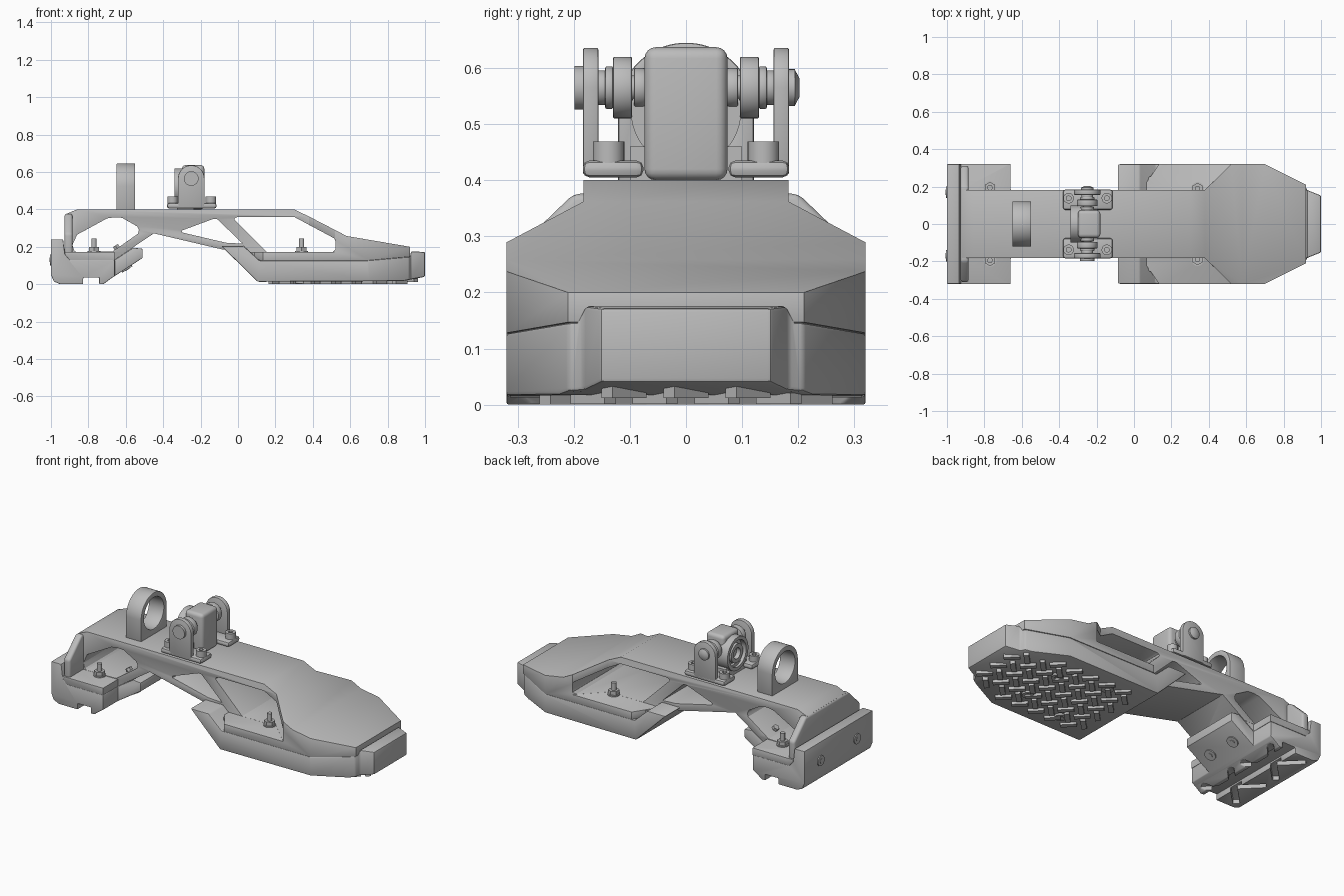
import bpy, bmesh, math
from math import pi, cos, sin, radians
from mathutils import Vector, Matrix

if "Cube" in bpy.data.objects:
    bpy.data.objects.remove(bpy.data.objects["Cube"], do_unlink=True)

GREY = (0.5, 0.5, 0.5, 1)
grey = bpy.data.materials.new("plain grey")
grey.use_nodes = True
grey.diffuse_color = GREY
grey.node_tree.nodes["Principled BSDF"].inputs["Base Color"].default_value = GREY
parts = []


def add(name, bm):
    bmesh.ops.recalc_face_normals(bm, faces=bm.faces[:])
    mesh = bpy.data.meshes.new(name)
    bm.to_mesh(mesh)
    bm.free()
    mesh.materials.append(grey)
    ob = bpy.data.objects.new(name, mesh)
    bpy.context.collection.objects.link(ob)
    parts.append(ob)
    return ob


def prism(name, pts, lo, hi, axis):
    """Extrude a polygon along an axis; its points use the other two axes in order."""
    def place(p, d):
        return {"x": (d, *p), "y": (p[0], d, p[1]), "z": (*p, d)}[axis]
    bm = bmesh.new()
    a = [bm.verts.new(place(p, lo)) for p in pts]
    b = [bm.verts.new(place(p, hi)) for p in pts]
    bm.faces.new(a)
    bm.faces.new(b)
    for i in range(len(pts)):
        j = (i + 1) % len(pts)
        bm.faces.new((a[i], a[j], b[j], b[i]))
    return add(name, bm)


def disc(name, center, r, depth, axis="z", r2=None, sides=32):
    bm = bmesh.new()
    bmesh.ops.create_cone(bm, cap_ends=True, segments=sides, radius1=r,
                          radius2=r if r2 is None else r2, depth=depth)
    turn = {"x": Matrix.Rotation(pi / 2, 4, "Y"), "y": Matrix.Rotation(-pi / 2, 4, "X"),
            "z": Matrix.Identity(4)}[axis]
    bmesh.ops.transform(bm, matrix=Matrix.Translation(center) @ turn, verts=bm.verts[:])
    return add(name, bm)


def box(name, center, size, turn=0):
    bm = bmesh.new()
    bmesh.ops.create_cube(bm, size=1)
    m = Matrix.Translation(center) @ Matrix.Rotation(turn, 4, "Z") @ Matrix.Diagonal((*size, 1))
    bmesh.ops.transform(bm, matrix=m, verts=bm.verts[:])
    return add(name, bm)


def apply(ob, mod):
    bpy.context.view_layer.objects.active = ob
    bpy.ops.object.modifier_apply(modifier=mod.name)


def cut(ob, *cutters):
    for c in cutters:
        mod = ob.modifiers.new("cut", "BOOLEAN")
        mod.operation, mod.solver, mod.object = "DIFFERENCE", "EXACT", c
        apply(ob, mod)
        parts.remove(c)
        bpy.data.objects.remove(c, do_unlink=True)


def cut_sides(ob, plan, lo, hi):
    for s in (1, -1):
        cut(ob, prism("cutter", [(x, y * s) for x, y in plan], lo, hi, "z"))


def soften(ob, width, segments=2):
    mod = ob.modifiers.new("bevel", "BEVEL")
    mod.width, mod.segments = width, segments
    mod.limit_method, mod.angle_limit = "ANGLE", radians(35)
    apply(ob, mod)


def arch(cx, cz, r, base, n=24):
    arc = [(cx + r * cos(pi * i / n), cz + r * sin(pi * i / n)) for i in range(n + 1)]
    return [(cx + r, base)] + arc + [(cx - r, base)]


# Frame: side profile, windows, then plan shaping
frame = prism("frame", [
    (-.92, .375), (-.86, .4), (.3, .4), (.38, .362), (.58, .258), (.92, .2), (.92, .147),
    (.69, .127), (.115, .127), (.03, .205), (-.08, .185), (-.45, .272), (-.66, .13),
    (-.9, .13), (-.925, .16)], -.32, .32, "y")
windows = [
    [(-.875, .18), (-.885, .21), (-.86, .265), (-.7, .352), (-.66, .358), (-.62, .355),
     (-.54, .31), (-.53, .29), (-.535, .27), (-.67, .175), (-.865, .172)],
    [(-.3, .287), (-.13, .35), (-.11, .347), (.025, .217), (-.065, .222), (-.3, .277)],
    [(-.02, .345), (-.015, .355), (0, .36), (.3, .36), (.515, .245), (.52, .235),
     (.52, .185), (.505, .172), (.155, .172)]]
for w in windows:
    cut(frame, prism("cutter", w, -.5, .5, "y"))
cut_sides(frame, [(-1.1, .183), (.38, .183), (.53, .33), (.53, .5), (-1.1, .5)], .1715, .6)
cut_sides(frame, [(-.66, .182), (.04, .182), (.14, .33), (.14, .5), (-.66, .5)], -.1, .173)
toe_taper = [(.69, .325), (.92, .21), (1.1, .21), (1.1, .5), (.69, .5)]
cut_sides(frame, toe_taper, -.1, .6)
soften(frame, .008)

heel_wall = prism("heel_wall", [(-.31, .13), (-.31, .27), (-.2, .376), (.2, .376), (.31, .27),
                                (.31, .13)], -.927, -.885, "x")
soften(heel_wall, .012, 3)

# Front sole with raised toe cap
sole = prism("front_sole", [
    (-.09, .205), (.03, .205), (.115, .127), (.69, .127), (.92, .147), (.925, .176),
    (1, .172), (1, .04), (.88, .017), (.105, .013)], -.32, .32, "y")
cut_sides(sole, [(.69, .325), (.915, .21), (.925, .182), (1, .152), (1.1, .152),
                 (1.1, .5), (.69, .5)], -.1, .6)
soften(sole, .009)

# Crossed tread bars under the front sole
step = .078
for i in range(-12, 13):
    for j in range(-12, 13):
        x = .48 + (i - j) * step * .7071
        y = (i + j) * step * .7071
        limit = .275 if x < .69 else .275 - (x - .69) * .52
        if .15 < x < .94 and abs(y) < limit:
            rise = max(0, x - .86) * .2
            bar = box("tread_bar", (x, y, .01 + rise), (.086, .028, .02),
                      radians(45 if (i + j) % 2 else -45))
            bar.data.transform(Matrix.Translation((0, 0, 0)))

# Heel pad with grooved underside
pad = prism("heel_pad", [
    (-1, .24), (-.935, .24), (-.925, .16), (-.9, .13), (-.66, .13), (-.56, .195),
    (-.51, .19), (-.51, .14), (-.68, .03), (-.72, 0), (-.95, 0), (-.985, .015),
    (-1, .05)], -.32, .32, "y")
cut_sides(pad, [(-.66, .182), (-.4, .182), (-.4, .5), (-.66, .5)], -.1, .4)
cut(pad, box("cutter", (-.785, 0, 0), (.085, .8, .07)))
for y in (-.16, .16):
    for a in (-45, 45):
        cut(pad, box("cutter", (-.81, y, 0), (.34, .035, .05), radians(a)))
soften(pad, .01)

# Studs and hex nuts on the plates, recessed bolt heads below and behind
for s in (1, -1):
    for x, y in ((-.77, .195), (.34, .19)):
        disc("hex_nut", (x, y * s, .185), .03, .03, sides=6)
        disc("nut_flange", (x, y * s, .174), .034, .008)
        disc("stud", (x, y * s, .21), .014, .068, sides=16)
    disc("wing_screw", (.09, .24 * s, .158), .014, .02, sides=16)
    disc("heel_bolt", (-1, .17 * s, .13), .03, .012, "x")
    disc("heel_bolt_socket", (-1.0, .17 * s, .13), .014, .015, "x", sides=6)
    for x, y in ((.34, .19), (.62, .12)):
        bolt = disc("sole_bolt", (x, y * s, .01), .032, .012)
        cut(bolt, disc("cutter", (x, y * s, .0), .016, .02, sides=6))
    # bolts through the sloped arm behind the heel
    lean = Matrix.Translation((-.595, .09 * s, .085)) @ Matrix.Rotation(radians(-33), 4, "Y")
    for name, r, d, n in (("arm_bolt", .032, .014, 32), ("arm_bolt_socket", .015, .02, 6)):
        disc(name, (0, 0, 0), r, d, sides=n).data.transform(lean)
    lean = Matrix.Translation((-.645, .09 * s, .19)) @ Matrix.Rotation(radians(-33), 4, "Y")
    disc("arm_nut", (0, 0, 0), .018, .04, sides=6).data.transform(lean)

# Upright ring
ring = prism("ring_mount", arch(0, .524, .121, .395, 40), -.65, -.55, "x")
cut(ring, disc("cutter", (-.6, 0, .524), .092, .3, "x", sides=48))
soften(ring, .004)

# Pivot: centre block with a bearing on its rear face
block = prism("pivot_block", [(-.3, .4), (-.3, .637), (-.18, .637), (-.18, .4)],
              -.074, .074, "y")
soften(block, .02, 4)
housing = disc("bearing_housing", (-.29, 0, .522), .098, .1, "x", sides=48)
cut(housing, disc("cutter", (-.33, 0, .522), .078, .04, "x", sides=48))
race = disc("bearing_race", (-.315, 0, .522), .055, .04, "x")
cut(race, disc("cutter", (-.33, 0, .522), .032, .04, "x"))
box("housing_foot", (-.28, 0, .43), (.09, .2, .06))

# Pivot: pin, washers, side lugs and bolted feet
px, pz = -.25, .565
disc("pivot_pin", (px, 0, pz), .022, .38, "y")
disc("pin_head", (px, -.191, pz), .039, .016, "y")
disc("pin_dome", (px, .188, pz), .033, .012, "y")
disc("pin_dome_tip", (px, .198, pz), .033, .009, "y", r2=.016)
for s in (1, -1):
    for name, y, r, d in (("spacer", .083, .035, .02), ("washer", .113, .055, .034),
                          ("bushing", .137, .038, .014), ("sleeve", .15, .031, .016)):
        soften(disc(name, (px, y * s, pz), r, d, "y"), .003)
    lug = prism("side_lug", arch(px, pz, .071, .41), .156 * s, .184 * s, "y")
    soften(lug, .004)
    foot = box("lug_foot", (-.247, .13 * s, .42), (.265, .108, .03))
    soften(foot, .012)
    for x in (-.35, -.145):
        head = disc("foot_bolt", (x, .138 * s, .45), .028, .038)
        cut(head, disc("cutter", (x, .138 * s, .47), .014, .03, sides=6))

# Smooth the rounded surfaces, keep hard edges
bpy.ops.object.select_all(action="DESELECT")
for ob in parts:
    ob.select_set(True)
bpy.context.view_layer.objects.active = frame
bpy.ops.object.shade_smooth_by_angle(angle=radians(30))
